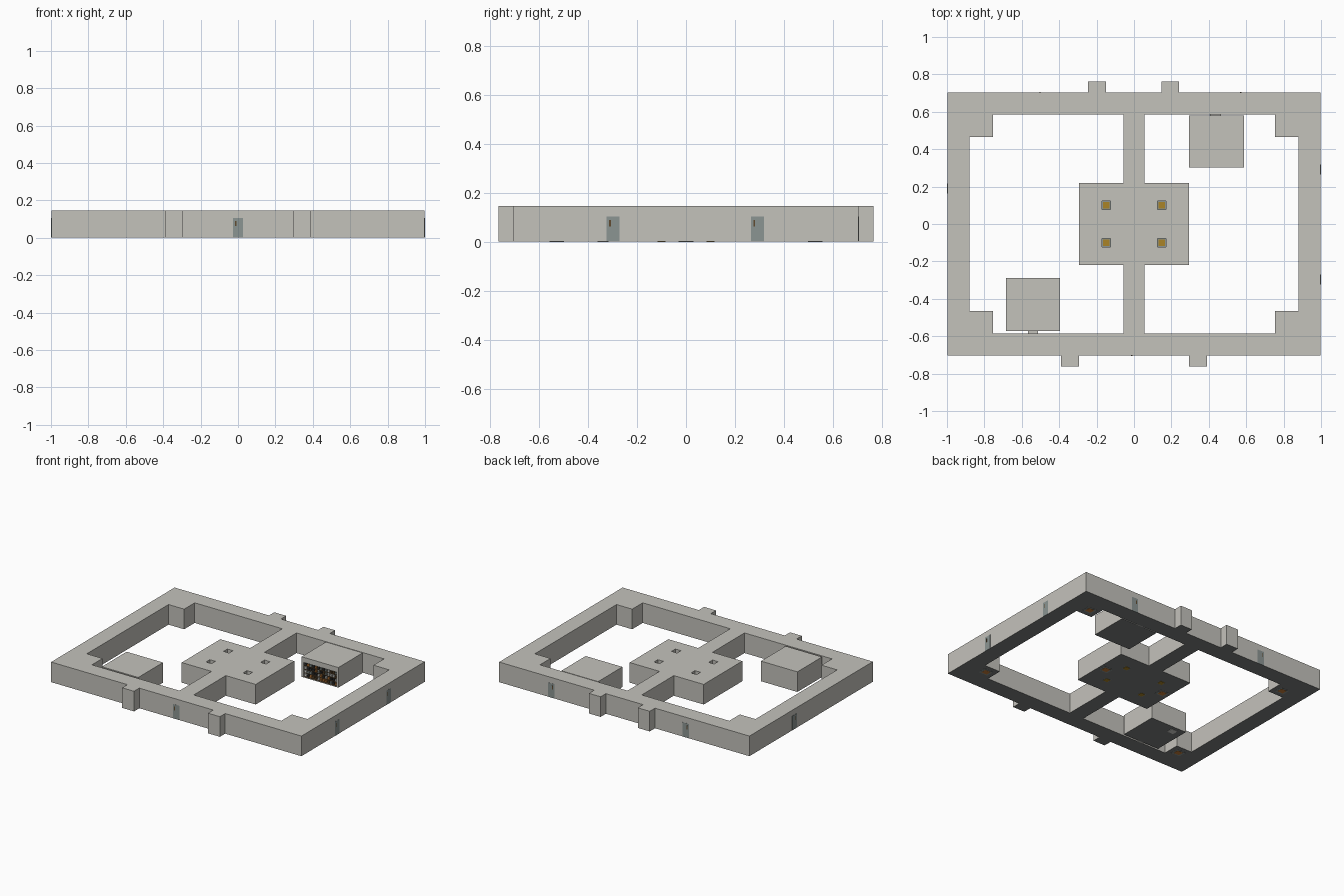
import bpy
import bmesh
import random
from mathutils import Vector

random.seed(4)
cube = bpy.data.objects.get("Cube")
if cube:
    bpy.data.objects.remove(cube, do_unlink=True)


def material(name, r, g, b):
    m = bpy.data.materials.new(name)
    m.use_nodes = True
    m.diffuse_color = (r, g, b, 1)
    m.node_tree.nodes["Principled BSDF"].inputs["Base Color"].default_value = (r, g, b, 1)
    return m


PLASTER = material("plaster", 0.55, 0.54, 0.50)
FLOOR = material("floor grey", 0.20, 0.21, 0.21)
DOOR = material("door grey", 0.26, 0.30, 0.29)
GOLD = material("gold", 0.40, 0.23, 0.02)
BROWN = material("brown", 0.12, 0.07, 0.03)
DARK = material("dark", 0.03, 0.03, 0.03)
ORANGE = material("orange", 0.55, 0.20, 0.04)
WHITE = material("off white", 0.65, 0.65, 0.62)

TOP = 0.147      # roof height
BASE = 0.002     # underside, just above the thin floor plates


def link(name, mesh, mats):
    ob = bpy.data.objects.new(name, mesh)
    bpy.context.collection.objects.link(ob)
    for m in mats:
        mesh.materials.append(m)
    return ob


def box(name, lo, hi, mat):
    """Axis aligned box between two corners."""
    lo, hi = Vector(lo), Vector(hi)
    bm = bmesh.new()
    bmesh.ops.create_cube(bm, size=1)
    for v in bm.verts:
        v.co = (lo + hi) / 2 + v.co * (hi - lo)
    mesh = bpy.data.meshes.new(name)
    bm.to_mesh(mesh)
    bm.free()
    return link(name, mesh, [mat])


def paint_underside(ob):
    ob.data.materials.append(FLOOR)
    for p in ob.data.polygons:
        if p.normal.z < -0.5:
            p.material_index = 1


def plan(name, loops):
    """Extrude a floor plan: first loop is the outline, the rest are openings."""
    curve = bpy.data.curves.new(name + "_plan", "CURVE")
    curve.dimensions = "2D"
    curve.fill_mode = "BOTH"
    curve.extrude = (TOP - BASE) / 2
    for loop in loops:
        s = curve.splines.new("POLY")
        s.points.add(len(loop) - 1)
        for p, (x, y) in zip(s.points, loop):
            p.co = (x, y, 0, 1)
        s.use_cyclic_u = True
    tmp = bpy.data.objects.new(name + "_plan", curve)
    bpy.context.collection.objects.link(tmp)
    bpy.context.view_layer.update()
    deps = bpy.context.evaluated_depsgraph_get()
    mesh = bpy.data.meshes.new_from_object(tmp.evaluated_get(deps))
    bpy.data.objects.remove(tmp, do_unlink=True)
    for v in mesh.vertices:
        v.co.z += (TOP + BASE) / 2
    mesh.materials.clear()
    bm = bmesh.new()
    bm.from_mesh(mesh)
    bmesh.ops.remove_doubles(bm, verts=bm.verts, dist=0.0001)
    bmesh.ops.recalc_face_normals(bm, faces=bm.faces)
    bm.to_mesh(mesh)
    bm.free()
    ob = link(name, mesh, [PLASTER])
    for p in mesh.polygons:
        p.use_smooth = False
        p.material_index = 0
    paint_underside(ob)
    return ob


# Ring of corridors with the central hall
X, Y, OUT = 0.998, 0.703, 0.763
outline = [(-X, -Y)]
for a, b in ((-0.39, -0.295), (0.295, 0.39)):
    outline += [(a, -Y), (a, -OUT), (b, -OUT), (b, -Y)]
outline += [(X, -Y), (X, Y)]
for a, b in ((0.24, 0.147), (-0.15, -0.245)):
    outline += [(a, Y), (a, OUT), (b, OUT), (b, Y)]
outline.append((-X, Y))
half = [(0.295, 0.22), (0.057, 0.22), (0.057, 0.585), (0.755, 0.585), (0.755, 0.465), (0.88, 0.465)]
court = half + [(x, -y) for x, y in reversed(half)]
shafts = [(sx * 0.148, sy * 0.1) for sx in (-1, 1) for sy in (-1, 1)]
H = 0.022
loops = [outline, court, [(-x, y) for x, y in court]]
loops += [[(x - H, y - H), (x + H, y - H), (x + H, y + H), (x - H, y + H)] for x, y in shafts]
plan("corridor_ring", loops)

# Gold slabs at the foot of each roof shaft
for x, y in shafts:
    box("shaft_rim", (x - H, y - H, BASE), (x + H, y + H, 0.006), DOOR)
    box("shaft_slab", (x - 0.017, y - 0.017, 0), (x + 0.017, y + 0.017, 0.012), GOLD)

# Floor pads in the corners and the hall
pads = [(sx * 0.82, sy * 0.527) for sx in (-1, 1) for sy in (-1, 1)] + [(0.24, 0), (-0.24, 0)]
for x, y in pads:
    box("pad_border", (x - 0.035, y - 0.03, 0.001), (x + 0.035, y + 0.03, BASE), DOOR)
    box("pad", (x - 0.022, y - 0.02, 0), (x + 0.022, y + 0.02, BASE), ORANGE)

# Closed room in the front court
paint_underside(box("front_room", (-0.685, -0.572, BASE), (-0.395, -0.29, TOP), PLASTER))
box("front_room_link", (-0.567, -0.585, BASE), (-0.514, -0.572, 0.105), PLASTER)
box("front_room_plate", (-0.635, -0.36, 0), (-0.585, -0.315, BASE), WHITE)

# Open fronted room in the back court: a U of walls, a lintel and shelves
x0, x1, y0, y1 = 0.295, 0.588, 0.303, 0.58
T, LINTEL, DEEP = 0.014, 0.11, 0.06
paint_underside(box("back_room", (x0, y0 + DEEP, BASE), (x1, y1, TOP), PLASTER))
paint_underside(box("back_room_side", (x0, y0, BASE), (x0 + T, y0 + DEEP, TOP), PLASTER))
paint_underside(box("back_room_side", (x1 - T, y0, BASE), (x1, y0 + DEEP, TOP), PLASTER))
box("back_room_lintel", (x0 + T, y0, LINTEL), (x1 - T, y0 + DEEP, TOP), PLASTER)
paint_underside(box("back_room_floor", (x0 + T, y0, BASE), (x1 - T, y0 + DEEP, 0.006), PLASTER))
box("back_room_link", (0.407, y1, BASE), (0.466, 0.586, 0.105), PLASTER)
box("shelf_back", (x0 + T, y0 + 0.03, 0.006), (x1 - T, y0 + DEEP, LINTEL), DARK)
for row in range(4):
    z = 0.008 + row * 0.026
    box("shelf", (x0 + T, y0 + 0.004, z - 0.002), (x1 - T, y0 + 0.03, z), BROWN)
    for i in range(13):
        x = x0 + T + 0.004 + i * 0.02
        mat = random.choice((ORANGE, WHITE, DARK, BROWN, DOOR))
        box("shelf_item", (x, y0 + 0.01, z), (x + 0.013, y0 + 0.03, z + 0.015), mat)


def door(centre, normal):
    """Thin door leaf with a handle on an outer wall."""
    c, n = Vector(centre), Vector(normal)
    across = Vector((abs(n.y), abs(n.x), 0))

    def plate(name, a, b, z0, z1, thick, mat):
        p = c + across * a - n * 0.002
        q = c + across * b + n * thick
        lo = [min(p[k], q[k]) for k in range(2)] + [z0]
        hi = [max(p[k], q[k]) for k in range(2)] + [z1]
        box(name, lo, hi, mat)

    plate("door", -0.026, 0.026, BASE, 0.105, 0.001, DOOR)
    plate("door_handle", -0.016, -0.009, 0.063, 0.09, 0.002, BROWN)


# Outer doors
door((0, -Y, 0), (0, -1, 0))
for x in (-0.49, 0.583):
    door((x, Y, 0), (0, 1, 0))
for y in (-0.297, 0.291):
    door((X, y, 0), (1, 0, 0))
door((-X, 0.19, 0), (-1, 0, 0))
